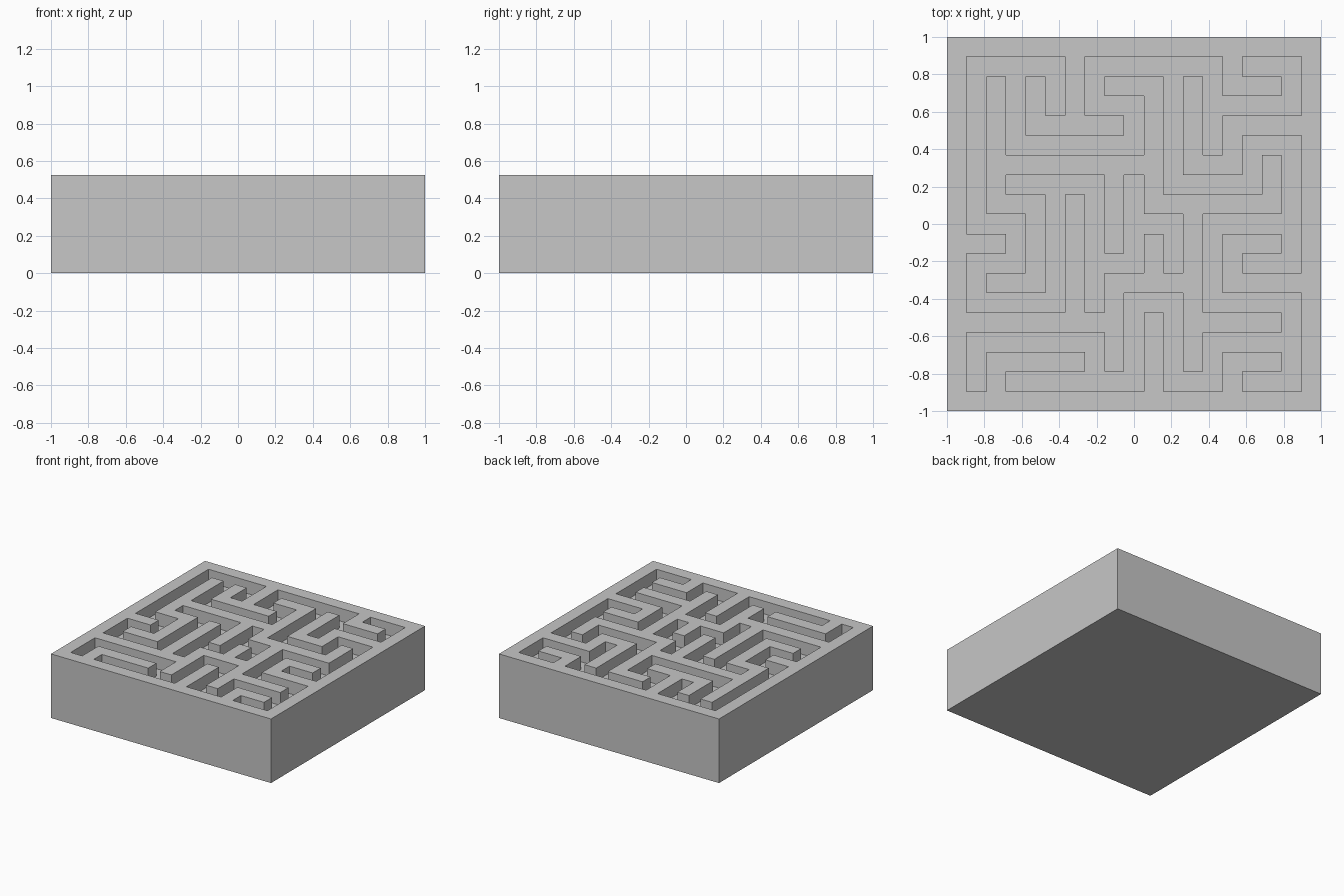
import bpy
import bmesh
from mathutils import Vector

cube = bpy.data.objects.get("Cube")
if cube:
    bpy.data.objects.remove(cube, do_unlink=True)

# Maze plan from back (+y) to front, inside the rim: # is wall, . is groove
PLAN = [
    ".....#.......#...",
    ".#.#.#.###.#.###.",
    ".#.#.#...#.#.....",
    ".#.#####.#.#.####",
    ".#.......#.#.#...",
    ".#########.###.#.",
    ".#.....#.#.....#.",
    ".###.#.#.#######.",
    "...#.#.#...#.....",
    "##.#.#.#.#.#.###.",
    "...#.#...#.#.#...",
    ".###.#.#####.####",
    ".....#.#...#.....",
    "########.#.#####.",
    ".......#.#.#.....",
    ".#####.#.#.#.###.",
    ".#.......#...#...",
]
CELLS = len(PLAN) + 2          # grooves plus the rim on both sides
CELL = 2 / CELLS
HEIGHT = 5 * CELL
DEPTH = CELL


def is_groove(face):
    c = face.calc_center_median()
    col = int((c.x + 1) / CELL) - 1
    row = int((1 - c.y) / CELL) - 1
    inside = 0 <= col < len(PLAN) and 0 <= row < len(PLAN)
    return inside and PLAN[row][col] == "."


def extruded_verts(result):
    return [g for g in result["geom"] if isinstance(g, bmesh.types.BMVert)]


bm = bmesh.new()

# Top surface, one face for each cell
bmesh.ops.create_grid(bm, x_segments=CELLS, y_segments=CELLS, size=1)
bmesh.ops.translate(bm, verts=bm.verts, vec=Vector((0, 0, HEIGHT)))
rim_edges = [e for e in bm.edges if e.is_boundary]
grooves = [f for f in bm.faces if is_groove(f)]

# Outer sides and underside
sides = bmesh.ops.extrude_edge_only(bm, edges=rim_edges)
for v in extruded_verts(sides):
    v.co.z = 0
bmesh.ops.holes_fill(bm, edges=[e for e in bm.edges if e.is_boundary], sides=0)

# Sunken passages
sunk = bmesh.ops.extrude_face_region(bm, geom=grooves)
bmesh.ops.translate(bm, verts=extruded_verts(sunk), vec=Vector((0, 0, -DEPTH)))
bmesh.ops.delete(bm, geom=[f for f in grooves if f.is_valid], context="FACES")

# Merge the flat areas and make the normals point outwards
bmesh.ops.dissolve_limit(bm, angle_limit=0.01, verts=bm.verts, edges=bm.edges)
bmesh.ops.recalc_face_normals(bm, faces=bm.faces)

mesh = bpy.data.meshes.new("maze_block")
bm.to_mesh(mesh)
bm.free()
block = bpy.data.objects.new("maze_block", mesh)
bpy.context.collection.objects.link(block)

# Single plain grey
grey = bpy.data.materials.new("plain_grey")
grey.use_nodes = True
colour = (0.57, 0.57, 0.57, 1)
grey.diffuse_color = colour
grey.node_tree.nodes["Principled BSDF"].inputs["Base Color"].default_value = colour
mesh.materials.append(grey)
